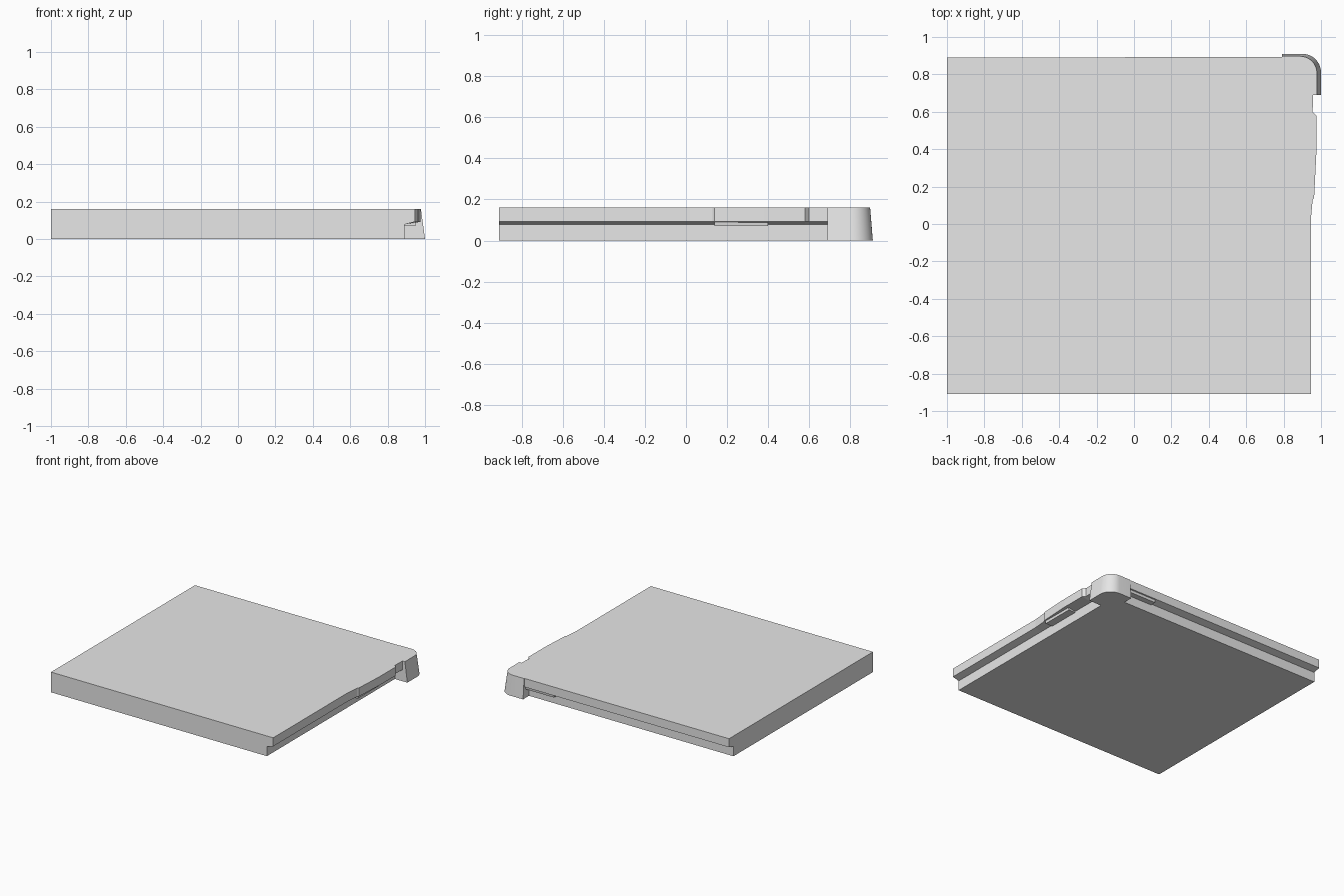
import bpy
import bmesh
from math import cos, sin, pi, radians

cube = bpy.data.objects.get("Cube")
if cube:
    bpy.data.objects.remove(cube, do_unlink=True)

grey = bpy.data.materials.new("light_grey")
grey.use_nodes = True
colour = (0.8, 0.8, 0.8, 1)
grey.diffuse_color = colour
grey.node_tree.nodes["Principled BSDF"].inputs["Base Color"].default_value = colour


def loft(name, layers, smooth=False):
    """Closed solid through matching outlines, each given as (points, z)."""
    bm = bmesh.new()
    rings = [[bm.verts.new((x, y, z)) for x, y in pts] for pts, z in layers]
    n = len(rings[0])
    bm.faces.new(rings[0])
    bm.faces.new(rings[-1])
    for low, high in zip(rings, rings[1:]):
        for i in range(n):
            j = (i + 1) % n
            bm.faces.new((low[i], low[j], high[j], high[i]))
    bmesh.ops.recalc_face_normals(bm, faces=bm.faces[:])
    mesh = bpy.data.meshes.new(name)
    bm.to_mesh(mesh)
    bm.free()
    mesh.materials.append(grey)
    obj = bpy.data.objects.new(name, mesh)
    bpy.context.collection.objects.link(obj)
    if smooth:
        bpy.ops.object.select_all(action='DESELECT')
        obj.select_set(True)
        bpy.context.view_layer.objects.active = obj
        bpy.ops.object.shade_smooth_by_angle(angle=radians(30))
    return obj


def rect(x0, x1, y0, y1):
    return [(x0, y0), (x1, y0), (x1, y1), (x0, y1)]


# Slab: recessed base stepping out to an overhanging lip with a bulged side
lip = [(-1, -0.91), (0.945, -0.91), (0.945, 0.02), (0.955, 0.13),
       (0.963, 0.14), (0.975, 0.38), (0.975, 0.58), (0.955, 0.6),
       (0.958, 0.7), (0.945, 0.84), (0.86, 0.893), (-1, 0.89)]
base = [(min(x, 0.89), min(y, 0.835)) for x, y in lip]
loft("slab", [(base, 0), (base, 0.078), (lip, 0.092), (lip, 0.16)])


# Corner foot: tapered block with one rounded outer corner
def foot_outline(x0, y0, x1, y1, r):
    arc = [(x1 - r + r * cos(a * pi / 20), y1 - r + r * sin(a * pi / 20))
           for a in range(11)]
    return [(x0, y0), (x1, y0)] + arc + [(x0, y1)]


loft("corner_foot", [(foot_outline(0.79, 0.69, 1.0, 0.91, 0.1), 0),
                     (foot_outline(0.79, 0.69, 0.978, 0.897, 0.09), 0.16)],
     smooth=True)

# Small tabs under the lip beside the foot
loft("side_tab", [(rect(0.86, 0.95, 0.14, 0.4), 0.07),
                  (rect(0.86, 0.955, 0.14, 0.4), 0.1)])
loft("back_tab", [(rect(0.54, 0.79, 0.8, 0.88), 0.07),
                  (rect(0.54, 0.79, 0.8, 0.885), 0.1)])
